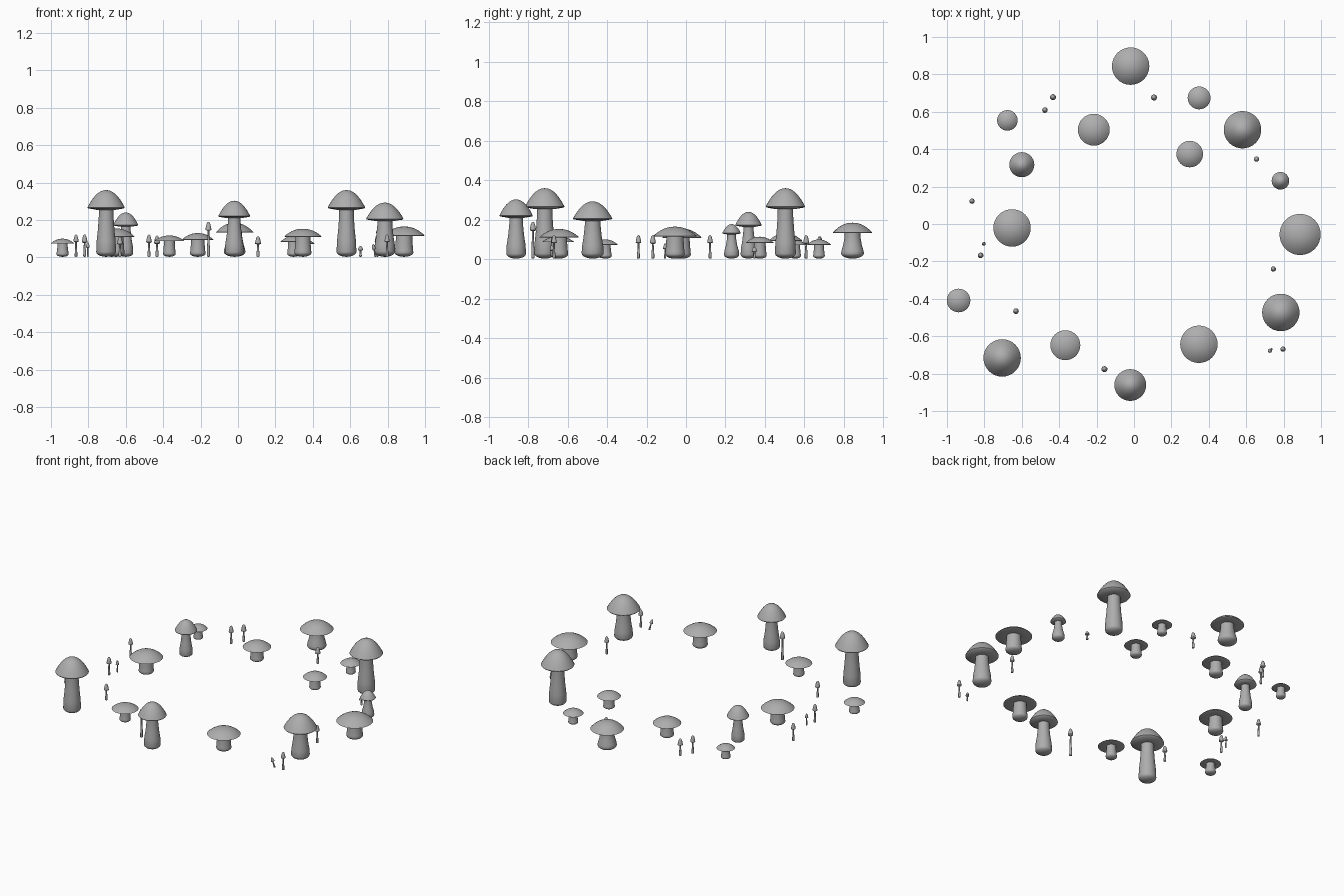
import bpy, bmesh
from math import sin, cos, pi

grey = bpy.data.materials.new("dark_grey")
grey.diffuse_color = (0.42, 0.42, 0.42, 1)


def lathe(name, profile, x, y, segments, lean):
    """Revolve (radius, z) points around z; end points sit on the axis."""
    bm = bmesh.new()
    rings = []
    for r, z in profile:
        if r < 1e-6:
            rings.append([bm.verts.new((0, 0, z))] * segments)
        else:
            rings.append([bm.verts.new((r * cos(2 * pi * i / segments),
                                        r * sin(2 * pi * i / segments), z))
                          for i in range(segments)])
    for low, high in zip(rings, rings[1:]):
        for i in range(segments):
            j = (i + 1) % segments
            quad = list(dict.fromkeys((low[i], low[j], high[j], high[i])))
            bm.faces.new(quad)
    bmesh.ops.recalc_face_normals(bm, faces=bm.faces)
    mesh = bpy.data.meshes.new(name)
    bm.to_mesh(mesh)
    bm.free()
    mesh.materials.append(grey)
    obj = bpy.data.objects.new(name, mesh)
    obj.location = (x, y, 0)
    obj.rotation_euler = (lean, -lean, 0)
    bpy.context.collection.objects.link(obj)
    bpy.ops.object.select_all(action='DESELECT')
    obj.select_set(True)
    bpy.context.view_layer.objects.active = obj
    bpy.ops.object.shade_smooth_by_angle(angle=0.9)


def mushroom(name, x, y, cap_r, top, rim, neck_r, foot_r, dome=2.1, hollow=-0.1,
             segments=32, lean=0):
    y -= 0.006
    h = top - rim
    # stem: rounded foot tapering to the neck, running up into the cap
    f = min(foot_r * 0.5, rim * 0.2)
    stem = [(0, 0.003)]
    stem += [(foot_r * sin(a * pi / 10), 0.003 + f * (1 - cos(a * pi / 10))) for a in range(1, 6)]
    stem += [(foot_r * 0.96, rim * 0.33),
             (neck_r * 0.6 + foot_r * 0.4, rim * 0.55),
             (neck_r, rim * 0.85), (neck_r, rim + h * 0.35), (0, rim + h * 0.4)]
    lathe(name + "_stem", stem, x, y, segments, lean)
    # cap: shallow underside, crisp rim, curved crown
    cap = [(0, rim + h * hollow), (cap_r * 0.5, rim + h * hollow * 0.8), (cap_r * 0.96, rim)]
    n = 10
    cap += [(cap_r * sin(a), rim + 0.05 * h + 0.95 * h * (1 - sin(a) ** dome))
            for a in (pi / 2 * (1 - i / n) for i in range(n))]
    cap.append((0, top))
    lathe(name + "_cap", cap, x, y, segments, lean)


# tall mushrooms with bell caps: x, y, cap radius, top, rim, neck, foot
tall = [(0.58, 0.51, 0.10, 0.36, 0.262, 0.039, 0.053),
        (-0.705, -0.71, 0.10, 0.36, 0.262, 0.039, 0.053),
        (0.785, -0.467, 0.10, 0.293, 0.202, 0.040, 0.056),
        (-0.02, -0.855, 0.085, 0.303, 0.217, 0.034, 0.050),
        (-0.60, 0.323, 0.067, 0.24, 0.17, 0.026, 0.040),
        (0.783, 0.237, 0.047, 0.178, 0.13, 0.022, 0.038)]
for i, m in enumerate(tall):
    mushroom(f"tall_mushroom_{i + 1}", *m)

# low mushrooms with broad flat caps
low = [(-0.018, 0.85, 0.10, 0.185, 0.132, 0.040, 0.058),
       (0.888, -0.05, 0.11, 0.165, 0.115, 0.044, 0.050),
       (-0.652, -0.015, 0.10, 0.155, 0.108, 0.040, 0.046),
       (0.347, -0.637, 0.10, 0.153, 0.11, 0.040, 0.046),
       (-0.215, 0.51, 0.085, 0.13, 0.093, 0.036, 0.042),
       (-0.367, -0.642, 0.08, 0.117, 0.087, 0.029, 0.034),
       (0.298, 0.38, 0.071, 0.114, 0.082, 0.030, 0.035),
       (0.348, 0.68, 0.061, 0.10, 0.072, 0.025, 0.030),
       (-0.938, -0.403, 0.063, 0.10, 0.073, 0.027, 0.033),
       (-0.677, 0.56, 0.055, 0.098, 0.072, 0.024, 0.029)]
for i, m in enumerate(low):
    mushroom(f"low_mushroom_{i + 1}", *m, dome=2.2, hollow=0.05)

# tiny thin sprouts: x, y, height, cap radius, lean
tiny = [(-0.433, 0.684, 0.116, 0.016, 0), (-0.476, 0.615, 0.122, 0.015, 0),
        (0.107, 0.682, 0.112, 0.016, 0), (0.655, 0.353, 0.06, 0.014, 0),
        (-0.866, 0.128, 0.122, 0.014, 0), (-0.803, -0.10, 0.08, 0.010, 0),
        (-0.82, -0.162, 0.122, 0.015, 0), (-0.631, -0.46, 0.11, 0.015, 0),
        (-0.158, -0.77, 0.19, 0.016, 0), (0.745, -0.235, 0.122, 0.014, 0),
        (0.736, -0.662, 0.073, 0.011, 0.2), (0.797, -0.663, 0.122, 0.014, 0)]
for i, (x, y, h, r, lean) in enumerate(tiny):
    cap_h = min(2.7 * r, h * 0.35)
    mushroom(f"sprout_{i + 1}", x, y, r, h, h - cap_h, r * 0.3, r * 0.5,
             dome=2.6, hollow=-0.1, segments=16, lean=lean)
